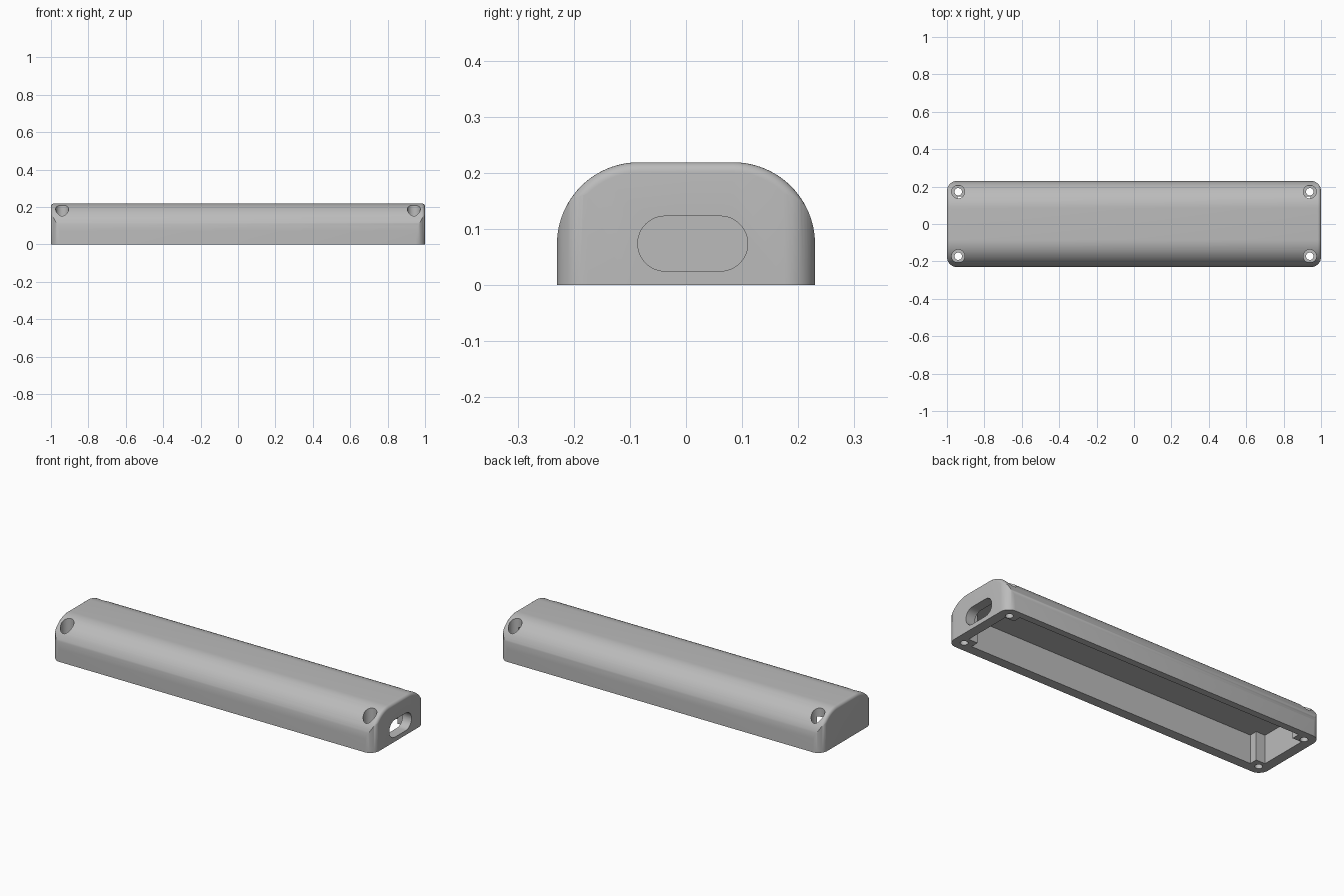
import bpy
import bmesh
from math import cos, sin, pi, radians

if "Cube" in bpy.data.objects:
    bpy.data.objects.remove(bpy.data.objects["Cube"])

HALF_WIDTH, HEIGHT, SHOULDER = 0.23, 0.219, 0.146
HOLE_X, HOLE_Y = 0.94, 0.172

grey = bpy.data.materials.new("plain grey")
grey.use_nodes = True
grey.diffuse_color = (0.5, 0.5, 0.5, 1)
grey.node_tree.nodes["Principled BSDF"].inputs["Base Color"].default_value = (0.5, 0.5, 0.5, 1)


def arc(cu, cv, r, start, end, steps):
    angles = [radians(start + (end - start) * i / steps) for i in range(steps + 1)]
    return [(cu + r * cos(a), cv + r * sin(a)) for a in angles]


def rounded_rect(u0, u1, v0, v1, r, steps=12):
    return (arc(u1 - r, v0 + r, r, -90, 0, steps) + arc(u1 - r, v1 - r, r, 0, 90, steps)
            + arc(u0 + r, v1 - r, r, 90, 180, steps) + arc(u0 + r, v0 + r, r, 180, 270, steps))


def prism(name, points, axis, low, high, end_bevel=0):
    """Extrude a flat outline along x or z."""
    bm = bmesh.new()
    place = (lambda p, d: (d, p[0], p[1])) if axis == "x" else (lambda p, d: (p[0], p[1], d))
    face = bm.faces.new([bm.verts.new(place(p, low)) for p in points])
    new = bmesh.ops.extrude_face_region(bm, geom=[face])["geom"]
    shift = (high - low, 0, 0) if axis == "x" else (0, 0, high - low)
    bmesh.ops.translate(bm, vec=shift, verts=[v for v in new if isinstance(v, bmesh.types.BMVert)])
    bmesh.ops.remove_doubles(bm, verts=bm.verts, dist=1e-5)
    bmesh.ops.recalc_face_normals(bm, faces=bm.faces)
    if end_bevel:
        # Round the end outlines, leaving the flat underside sharp
        rims = [e for e in bm.edges
                if abs(e.verts[0].co.x - e.verts[1].co.x) < 1e-4
                and max(v.co.z for v in e.verts) > 0.01]
        bmesh.ops.bevel(bm, geom=rims, offset=end_bevel, segments=6, profile=0.5,
                        affect="EDGES", clamp_overlap=True)
    mesh = bpy.data.meshes.new(name)
    bm.to_mesh(mesh)
    bm.free()
    obj = bpy.data.objects.new(name, mesh)
    bpy.context.collection.objects.link(obj)
    mesh.materials.append(grey)
    return obj


# Arched shell with softened ends
outline = ([(-HALF_WIDTH, 0), (HALF_WIDTH, 0)]
           + arc(HALF_WIDTH - SHOULDER, HEIGHT - SHOULDER, SHOULDER, 0, 90, 24)
           + arc(SHOULDER - HALF_WIDTH, HEIGHT - SHOULDER, SHOULDER, 90, 180, 24))
body = prism("housing", outline, "x", -1, 1, end_bevel=0.018)

# Rounded vertical corners
corner_trim = prism("corner_trim",
                    rounded_rect(-1.0, 1.0, -HALF_WIDTH - 0.0005, HALF_WIDTH + 0.0005, 0.055),
                    "z", -0.1, 0.4)


def box(x0, x1, y0, y1):
    return [(x0, y0), (x1, y0), (x1, y1), (x0, y1)]


# Open underside: main bay, and the narrower bay between the screw posts
cutters = [
    prism("main_cavity", box(-0.889, 0.889, -0.175, 0.192), "z", -0.1, 0.16),
    prism("end_recess", box(-0.945, 0.945, -0.13, 0.147), "z", -0.1, 0.16),
    prism("cable_slot", rounded_rect(-0.086, 0.11, 0.025, 0.123, 0.0489), "x", 0.9, 1.1),
]

# Counterbored screw holes
for sx in (-1, 1):
    for sy in (-1, 1):
        x, y = sx * HOLE_X, sy * HOLE_Y
        cutters.append(prism("screw_hole", arc(x, y, 0.02, 0, 345, 23), "z", -0.1, 0.4))
        cutters.append(prism("screw_head_well", arc(x, y, 0.035, 0, 348.75, 31), "z", 0.12, 0.4))


def cut(tool, operation):
    mod = body.modifiers.new(tool.name, "BOOLEAN")
    mod.operation, mod.object, mod.solver = operation, tool, "EXACT"
    bpy.context.view_layer.objects.active = body
    bpy.ops.object.modifier_apply(modifier=mod.name)
    bpy.data.objects.remove(tool)


cut(corner_trim, "INTERSECT")
for cutter in cutters:
    cut(cutter, "DIFFERENCE")

bpy.ops.object.select_all(action="DESELECT")
body.select_set(True)
bpy.context.view_layer.objects.active = body
bpy.ops.object.shade_smooth_by_angle(angle=radians(30))
